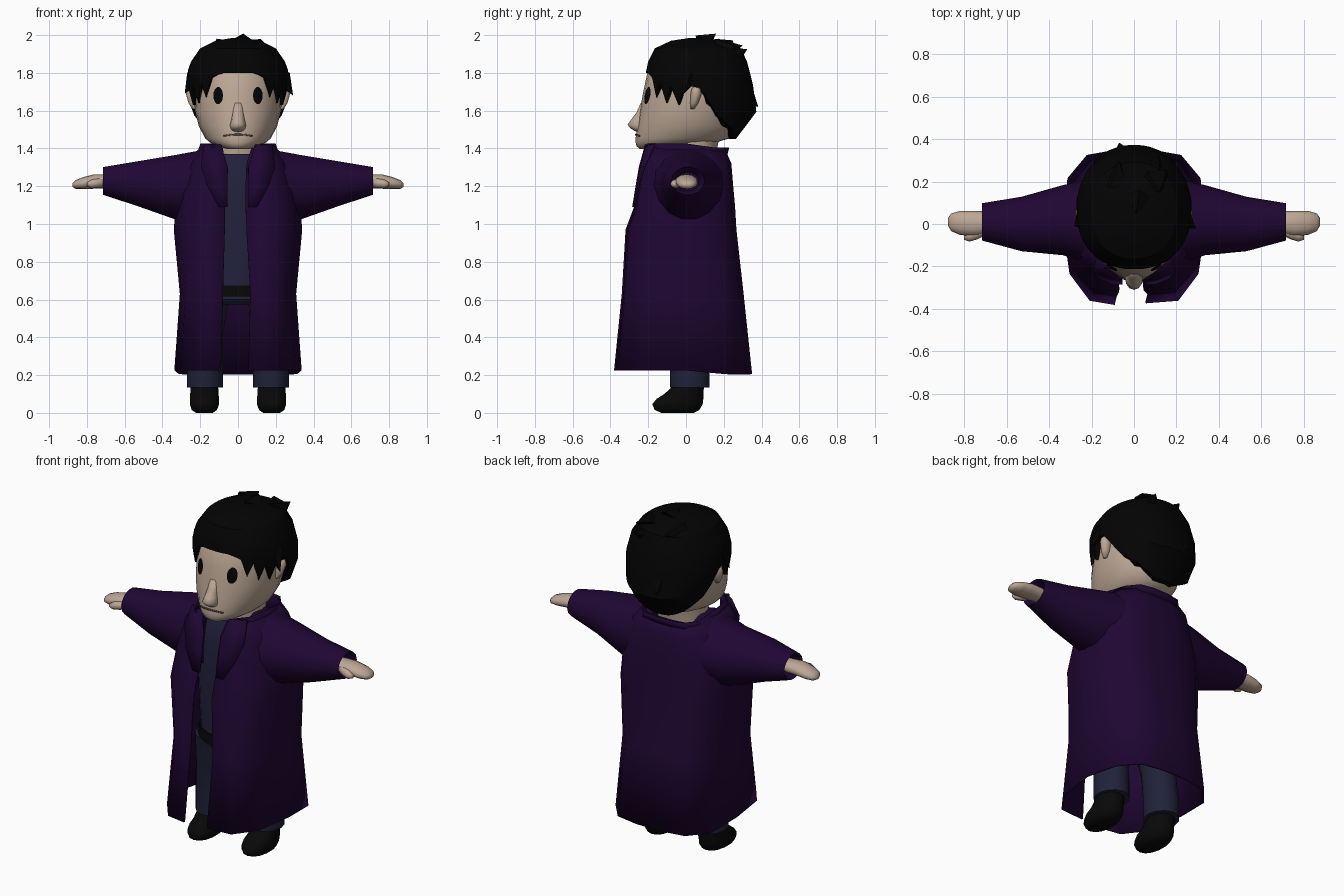
import bpy, bmesh, math
from mathutils import Vector


def material(name, r, g, b):
    m = bpy.data.materials.new(name)
    m.diffuse_color = (r, g, b, 1)
    return m


COAT = material("dark purple cloth", 0.014, 0.002, 0.033)
SHIRT = material("navy cloth", 0.016, 0.015, 0.046)
TROUSER = material("dark denim", 0.014, 0.016, 0.04)
SKIN = material("skin", 0.50, 0.385, 0.30)
HAIR = material("black hair", 0.001, 0.001, 0.001)
LEATHER = material("black leather", 0.0025, 0.0025, 0.0025)
EYE = material("eye black", 0.001, 0.001, 0.001)
MOUTH = material("mouth brown", 0.12, 0.08, 0.06)


def grid(name, rows, mat, closed=True, cap=True, angle=40, thick=0):
    """Skin a list of point rows; closed rows form tubes, cap fills both ends."""
    bm = bmesh.new()
    vs = [[bm.verts.new(p) for p in r] for r in rows]
    n = len(rows[0])
    for a, b in zip(vs, vs[1:]):
        for i in range(n if closed else n - 1):
            j = (i + 1) % n
            bm.faces.new((a[i], a[j], b[j], b[i]))
    if closed and cap:
        bm.faces.new(vs[0])
        bm.faces.new(vs[-1])
    bmesh.ops.recalc_face_normals(bm, faces=bm.faces)
    me = bpy.data.meshes.new(name)
    bm.to_mesh(me)
    bm.free()
    ob = bpy.data.objects.new(name, me)
    bpy.context.collection.objects.link(ob)
    me.materials.append(mat)
    if thick:
        s = ob.modifiers.new("thickness", "SOLIDIFY")
        s.thickness, s.offset = thick, 0
    bpy.ops.object.select_all(action="DESELECT")
    ob.select_set(True)
    bpy.context.view_layer.objects.active = ob
    bpy.ops.object.shade_smooth_by_angle(angle=math.radians(angle))
    return ob


def spow(v, p):
    return math.copysign(abs(v) ** p, v)


def ring(z, hw, yf, yb, cx=0, n=16, p=1.0):
    """Horizontal oval: half width, front y and back y."""
    yc, ry = (yf + yb) / 2, (yb - yf) / 2
    return [(cx + hw * spow(math.sin(t), p), yc - ry * spow(math.cos(t), p), z)
            for t in (2 * math.pi * i / n for i in range(n))]


def xring(x, zc, rz, yc, ry, n=12):
    """Upright oval across the arm."""
    return [(x, yc + ry * math.cos(t), zc + rz * math.sin(t))
            for t in (2 * math.pi * i / n for i in range(n))]


def lerp_table(table, z):
    if z <= table[0][0]:
        return table[0][1:]
    for a, b in zip(table, table[1:]):
        if z <= b[0]:
            t = (z - a[0]) / (b[0] - a[0])
            return [u + (v - u) * t for u, v in zip(a[1:], b[1:])]
    return table[-1][1:]


# Coat body: open shell, each row z, half width, front y, back y, opening
HALF = [(0.62, -0.95), (0.9, -0.62), (1, 0), (0.93, 0.62), (0.66, 0.93), (0.25, 1)]


def open_row(z, hw, yf, yb, left, right, zback=0):
    def pt(s, fx, fy):
        return (s * fx * hw, -yf * fy if fy < 0 else yb * fy, z + zback * (fy > 0.5))
    r = [(-left, yf, z)] + [pt(-1, *f) for f in HALF]
    return r + [pt(1, *f) for f in reversed(HALF)] + [(right, yf * 0.98, z)]


grid("coat_body", [
    open_row(0.225, 0.332, -0.376, 0.345, 0.09, 0.055, -0.02),
    open_row(0.63, 0.303, -0.335, 0.30, 0.08, 0.065),
    open_row(0.97, 0.335, -0.315, 0.262, 0.07, 0.045),
    open_row(1.09, 0.325, -0.27, 0.255, 0.07, 0.04),
    open_row(1.20, 0.305, -0.25, 0.245, 0.07, 0.04),
    open_row(1.32, 0.265, -0.228, 0.235, 0.07, 0.045),
    open_row(1.40, 0.20, -0.21, 0.20, 0.08, 0.07),
], COAT, closed=False, thick=0.01, angle=50)

# Collar band
grid("coat_collar", [
    open_row(1.365, 0.215, -0.212, 0.215, 0.09, 0.08),
    open_row(1.425, 0.195, -0.205, 0.225, 0.14, 0.13, -0.02),
], COAT, closed=False, thick=0.008)

for s, side in ((-1, "right"), (1, "left")):
    # Lapel
    lap = [(1.42, .09, .18, -.212, -.168), (1.30, .055, .195, -.245, -.222),
           (1.20, .055, .16, -.262, -.256), (1.09, .055, .10, -.28, -.28)]
    grid("lapel_" + side, [[(s * a, c, z), (s * b, d, z)] for z, a, b, c, d in lap],
         COAT, closed=False, thick=0.01)

    # Sleeve blended into the shoulder, turned in at the cuff
    arm = [(.13, 1.215, .192, .005, .222), (.335, 1.195, .174, .018, .165),
           (.53, 1.213, .122, .0, .128), (.715, 1.228, .075, .01, .088),
           (.70, 1.228, .062, .01, .072), (.64, 1.225, .05, .01, .06)]
    grid("sleeve_" + side, [xring(s * a[0], *a[1:], n=14) for a in arm], COAT)

    # Hand and thumb
    hand = [(.62, 1.225, .035, .005, .045), (.70, 1.225, .037, .005, .055),
            (.76, 1.225, .038, .002, .06), (.82, 1.216, .032, .005, .056),
            (.86, 1.209, .023, .008, .042), (.876, 1.206, .01, .01, .018)]
    grid("hand_" + side, [xring(s * a[0], *a[1:]) for a in hand], SKIN, angle=80)
    thumb = [(.69, 1.222, .022, -.02, .028), (.74, 1.216, .026, -.045, .028),
             (.775, 1.212, .023, -.058, .025), (.80, 1.21, .01, -.062, .012)]
    grid("thumb_" + side, [xring(s * a[0], *a[1:], n=8) for a in thumb], SKIN, angle=80)

    # Trouser leg
    grid("trouser_leg_" + side, [
        ring(0.135, 0.095, -0.085, 0.125, s * 0.175, 12),
        ring(0.24, 0.095, -0.085, 0.125, s * 0.175, 12),
        ring(0.42, 0.088, -0.10, 0.11, s * 0.168, 12),
        ring(0.62, 0.10, -0.14, 0.13, s * 0.145, 12)], TROUSER)

    # Shoe
    grid("shoe_" + side, [
        ring(0.0, 0.045, -0.13, 0.04, s * 0.178, 14),
        ring(0.015, 0.068, -0.165, 0.07, s * 0.178, 14, 0.9),
        ring(0.045, 0.079, -0.179, 0.088, s * 0.178, 14, 0.9),
        ring(0.075, 0.079, -0.155, 0.092, s * 0.178, 14, 0.9),
        ring(0.10, 0.077, -0.115, 0.093, s * 0.178, 14),
        ring(0.15, 0.074, -0.06, 0.095, s * 0.178, 14)], LEATHER, angle=70)

    # Ear
    grid("ear_" + side, [
        ring(1.61, 0.012, 0.025, 0.045, s * 0.232, 10),
        ring(1.64, 0.026, 0.022, 0.065, s * 0.237, 10),
        ring(1.69, 0.036, 0.025, 0.082, s * 0.242, 10),
        ring(1.715, 0.030, 0.03, 0.078, s * 0.242, 10),
        ring(1.73, 0.015, 0.04, 0.065, s * 0.24, 10)], SKIN, angle=80)

# Hips, belt, shirt and neck
grid("trouser_hips", [ring(0.575, 0.19, -0.14, 0.14), ring(0.60, 0.225, -0.165, 0.16),
                      ring(0.66, 0.215, -0.165, 0.16)], TROUSER)
grid("belt", [ring(0.615, 0.232, -0.178, 0.17), ring(0.675, 0.226, -0.178, 0.17)], LEATHER)
grid("shirt", [ring(0.65, 0.215, -0.17, 0.16), ring(0.95, 0.23, -0.18, 0.17),
               ring(1.2, 0.23, -0.17, 0.17), ring(1.32, 0.19, -0.15, 0.15),
               ring(1.37, 0.14, -0.13, 0.13)], SHIRT, angle=60)
grid("neck", [ring(1.28, 0.15, -0.10, 0.15), ring(1.37, 0.14, -0.11, 0.16),
              ring(1.48, 0.14, -0.12, 0.18)], SKIN, angle=60)

# Head: rows of z, half width, front y, back y
HEAD = [(1.398, .06, -.245, -.06), (1.412, .11, -.262, .06), (1.432, .15, -.267, .16),
        (1.455, .175, -.267, .235), (1.52, .208, -.257, .27), (1.60, .228, -.245, .285),
        (1.70, .233, -.226, .29), (1.80, .22, -.205, .28), (1.88, .17, -.15, .24)]
grid("head", [ring(*h, n=24) for h in HEAD], SKIN, angle=80)


def face_y(x, z):
    hw, yf, yb = lerp_table(HEAD, z)
    return (yf + yb) / 2 - (yb - yf) / 2 * math.sqrt(max(0, 1 - (x / hw) ** 2))


# Nose: soft ridge sunk into the face
nose = [(1.488, .03, -.262), (1.505, .04, -.292), (1.525, .042, -.31), (1.55, .036, -.292),
        (1.59, .03, -.262), (1.64, .025, -.24)]
grid("nose", [ring(z, w, y, -.2, n=12) for z, w, y in nose], SKIN, angle=90)

# Eyes and mouth: thin plates that follow the face
for s, side in ((-1, "right"), (1, "left")):
    rows = []
    for k in (1.0, 0.5, 0.05):
        pts = [(s * 0.105 + 0.023 * k * math.cos(t), 1.68 + 0.043 * k * math.sin(t))
               for t in (2 * math.pi * i / 14 for i in range(14))]
        rows.append([(x, face_y(x, z) - 0.004, z) for x, z in pts])
    grid("eye_" + side, rows, EYE, thick=0.006)
rows = []
for z in (1.470, 1.478):
    rows.append([(x, face_y(x, z) - 0.004, z - 0.008 * (abs(x) / 0.075) ** 2)
                 for x in (i * 0.015 for i in range(-5, 6))])
grid("mouth", rows, MOUTH, closed=False, thick=0.004)

# Hair cap: lower edge height for every 7.5 degrees from the front to the back
EDGE = [1.80, 1.80, 1.80, 1.79, 1.775, 1.67, 1.75, 1.64, 1.73, 1.63, 1.72, 1.73, 1.72,
        1.64, 1.575, 1.55, 1.525, 1.505, 1.485, 1.47, 1.46, 1.45, 1.45, 1.45, 1.45]
SHAPE = [(1.44, .14, -.10, .25), (1.50, .205, -.17, .335), (1.60, .25, -.205, .375),
         (1.70, .272, -.215, .362), (1.80, .270, -.213, .342), (1.87, .245, -.198, .32),
         (1.93, .20, -.165, .29), (1.97, .12, -.08, .20), (1.985, .03, .02, .10)]


def hair_pt(i, z, k=1.0):
    hw, yf, yb = lerp_table(SHAPE, z)
    a = 2 * math.pi * i / 48
    c, r = (yf + yb) / 2, (yb - yf) / 2
    return (hw * k * spow(math.sin(a), 0.9), c - r * k * spow(math.cos(a), 0.9), z)


edge = [EDGE[min(i, 48 - i)] for i in range(48)]
rows = [[hair_pt(i, edge[i], 0.85) for i in range(48)]]
for t in (0, 0.35, 0.7, 1):
    rows.append([hair_pt(i, edge[i] + (1.86 - edge[i]) * t) for i in range(48)])
for z in (1.93, 1.97, 1.985):
    rows.append([hair_pt(i, z) for i in range(48)])
grid("hair", rows, HAIR, angle=25)

# Hair tufts: tapered spikes from base to tip
tufts = [((.02, .12, 1.95), (.01, .05, 1.998), .07), ((.10, .2, 1.92), (.12, .15, 1.98), .08),
         ((-.08, .18, 1.92), (-.07, .30, 1.945), .07), ((.08, .22, 1.88), (.12, .325, 1.925), .07),
         ((.23, .02, 1.78), (.292, -.02, 1.68), .05), ((-.23, .02, 1.78), (-.282, -.01, 1.69), .05),
         ((-.05, .3, 1.70), (-.07, .383, 1.62), .07)]
for k, (base, tip, r) in enumerate(tufts):
    b, t = Vector(base), Vector(tip)
    d = (t - b).normalized()
    u = d.orthogonal().normalized()
    v = d.cross(u)
    rows = [[b + (t - b) * f + (u * math.cos(q) + v * math.sin(q)) * r * (1 - f)
             for q in (i * math.pi / 2.5 for i in range(5))] for f in (0, 0.98)]
    grid("hair_tuft_%d" % (k + 1), rows, HAIR, angle=20)
